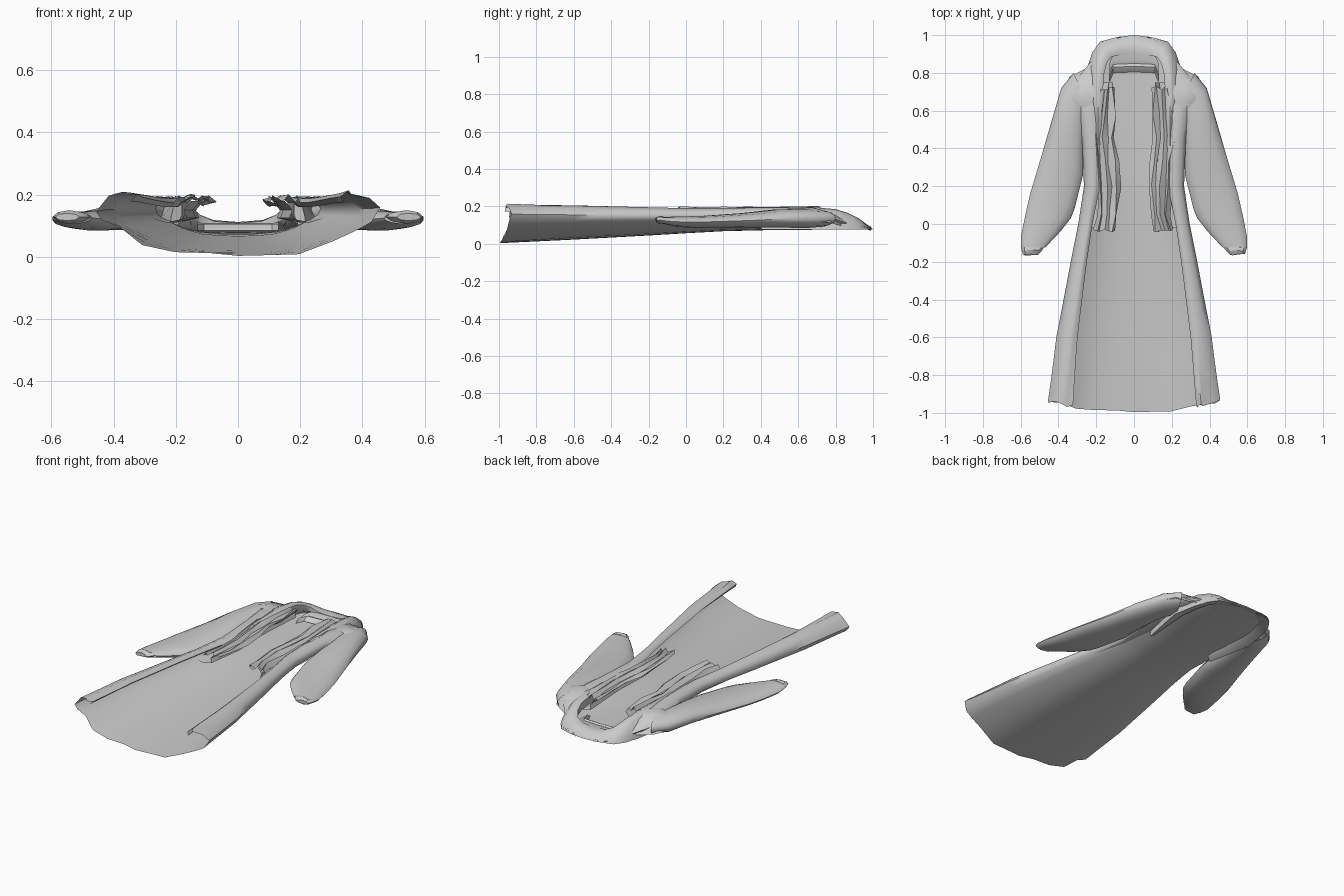
import bpy, math, random
from mathutils import Vector

random.seed(4)
if "Cube" in bpy.data.objects:
    bpy.data.objects.remove(bpy.data.objects["Cube"], do_unlink=True)

cloth = bpy.data.materials.new("grey cloth")
cloth.use_nodes = True
GREY = (0.6, 0.6, 0.6, 1)
cloth.diffuse_color = GREY
cloth.node_tree.nodes["Principled BSDF"].inputs["Base Color"].default_value = GREY


def loft(name, rings, closed=False, cap=False, angle=50):
    """Skin a list of equal-length point rows."""
    n = len(rings[0])
    verts = [p for ring in rings for p in ring]
    faces = []
    for r in range(len(rings) - 1):
        for i in range(n if closed else n - 1):
            j = (i + 1) % n
            faces.append((r * n + i, r * n + j, (r + 1) * n + j, (r + 1) * n + i))
    if cap:
        faces += [tuple(range(n))[::-1], tuple(range(len(verts) - n, len(verts)))]
    mesh = bpy.data.meshes.new(name)
    mesh.from_pydata(verts, [], faces)
    mesh.materials.append(cloth)
    obj = bpy.data.objects.new(name, mesh)
    bpy.context.collection.objects.link(obj)
    bpy.ops.object.select_all(action='DESELECT')
    obj.select_set(True)
    bpy.context.view_layer.objects.active = obj
    bpy.ops.object.shade_smooth_by_angle(angle=math.radians(angle))
    return obj


def resample(rows, steps):
    """Insert linear in-between rows."""
    out = []
    for a, b in zip(rows, rows[1:]):
        for s in range(steps):
            out.append([p + (q - p) * s / steps for p, q in zip(a, b)])
    return out + [list(rows[-1])]


# coat body: an open trough, rows of y, half width, floor, top, opening
body = [(-0.97, .45, .003, .21, .33), (-.6, .41, .022, .205, .30),
        (-.2, .335, .044, .195, .25), (0, .295, .056, .19, .22),
        (.2, .265, .067, .19, .18), (.45, .275, .073, .195, .17),
        (.62, .30, .074, .19, .17), (.76, .31, .076, .17, .17),
        (.87, .22, .077, .12, .15), (.96, .18, .077, .095, .13),
        (.99, .09, .077, .085, .06)]
half = [(0, 0), (.22, .01), (.45, .06), (.67, .20), (.86, .41),
        (.97, .56), (1, .72), (.94, .90), (.82, 1)]
rings = []
for y, w, floor, top, gap in resample(body, 3):
    flare = max(0, -y) ** 4
    side = [(u * w, floor + v * (top - floor)) for u, v in half]
    side.append(((.82 * w + gap) / 2, top - .003))
    side.append((gap, top - .016))
    side.append((gap + .015, top - .03 if y < .8 else top - .005))
    ring = []
    for s in (-1, 1):
        row = []
        for k, (x, z) in enumerate(side):
            fold = .009 * flare * math.sin(k * 2.1 + s) if k else 0
            sweep = (-.03 + .065 * (x / w) ** 2) * flare
            row.append(Vector((s * x + fold, y + sweep + fold, max(z + fold, 0))))
        ring += row[::-1] if s < 0 else row[1:]
    rings.append(ring)
loft("coat_body", rings, angle=60)

# sleeves: flattened tubes given by inner edge, outer edge, height, half thickness
sleeve = [(.23, .62, .32, .80, .135, .045), (.26, .54, .385, .72, .135, .052),
          (.265, .42, .435, .55, .135, .049), (.27, .26, .49, .36, .125, .04),
          (.315, .08, .55, .16, .118, .033), (.335, .03, .575, .05, .116, .032),
          (.39, -.04, .597, -.06, .118, .028), (.47, -.125, .597, -.13, .125, .018)]
for s, label in ((1, "left"), (-1, "right")):
    rings = []
    for ix, iy, ox, oy, z, t in sleeve:
        ring = []
        for k in range(14):
            a = math.tau * k / 14
            f = .5 + .5 * math.cos(a)
            ring.append(Vector((s * (ix + (ox - ix) * f), iy + (oy - iy) * f,
                                z + t * math.sin(a))))
        rings.append(ring)
    loft(label + "_sleeve", rings, closed=True)

    # crumpled cuff
    rings = []
    for y, ix, ox, t in ((-.12, .475, .597, .018), (-.14, .49, .594, .022),
                         (-.162, .51, .588, .012)):
        rings.append([Vector((s * ((ix + ox) / 2 + (ox - ix) / 2 * math.cos(a)),
                              y + random.uniform(-.006, .006),
                              .128 + t * math.sin(a)))
                      for a in (math.tau * k / 8 for k in range(8))])
    loft(label + "_cuff", rings, closed=True, cap=True, angle=30)

    # folded cape over the shoulder, tucked under at its lower edge
    rings = [[Vector((s * x, y, z)) for x, y, z in row] for row in (
        [(.21, .85, .095), (.28, .81, .10), (.34, .78, .11), (.385, .70, .12)],
        [(.21, .78, .165), (.28, .76, .172), (.34, .73, .168), (.375, .68, .15)],
        [(.21, .69, .19), (.26, .67, .195), (.32, .66, .188), (.36, .65, .168)],
        [(.22, .62, .185), (.265, .62, .19), (.32, .62, .18), (.345, .63, .155)],
        [(.23, .66, .16), (.27, .68, .16), (.31, .68, .155), (.34, .66, .14)])]
    loft(label + "_shoulder_cape", rings, angle=40)

    # front edge: rumpled strip folded over itself
    path = [(-.035, .10, .21), (.05, .09, .19), (.2, .075, .20), (.33, .085, .21),
            (.46, .10, .23), (.58, .09, .21), (.72, .10, .18)]
    rings = []
    for y, x0, x1 in path:
        ring = []
        for f, z in ((.25, .165), (0, .18), (.1, .193), (.35, .18),
                     (.5, .197), (.7, .177), (.85, .19), (1, .165)):
            ring.append(Vector((s * (x0 + (x1 - x0) * f + random.uniform(-.01, .01)),
                                y + random.uniform(-.01, .01),
                                z + random.uniform(-.005, .005))))
        rings.append(ring)
    loft(label + "_front_edge", rings, angle=40)

    # inner facing hanging under the front edge
    rings = [[Vector((s * (x + dx), y, z)) for x, z in
              ((.12, .18), (.145, .15), (.135, .125), (.2, .11), (.25, .125))]
             for y, dx in ((-.02, .03), (.2, 0), (.45, .01), (.75, -.01))]
    loft(label + "_facing", rings, angle=35)

# collar: horseshoe roll lying flat at the nape; outer edge, inner edge, ridge height
collar = [(.22, .40, .18, .42, .195), (.25, .55, .17, .56, .197), (.275, .68, .165, .69, .195),
          (.25, .82, .16, .79, .185), (.22, .91, .145, .85, .165),
          (.18, .965, .12, .885, .14), (.09, .99, .075, .895, .118),
          (0, 1, 0, .897, .112)]
rows = [(1, r) for r in collar] + [(-1, r) for r in collar[-2::-1]]
rings = []
for s, (ox, oy, ix, iy, top) in rows:
    edge = .075
    rise = top - edge
    ring = []
    for f, v in ((0, 0), (.12, .45), (.45, .88), (.75, 1), (1, .9), (1, .5), (.5, .1)):
        ring.append(Vector((s * (ox + (ix - ox) * f), oy + (iy - oy) * f,
                            edge + rise * v)))
    rings.append(ring)
loft("collar", rings, closed=True, cap=True)

# neck band standing inside the collar, with a small rolled lip
rings = [[Vector((x, y - dy, z)) for y, z in
          ((.90, .108), (.86, .105), (.845, .10), (.83, .106), (.815, .098), (.80, .084))]
         for x, dy in ((-.13, .05), (-.11, 0), (0, -.005), (.11, 0), (.13, .05))]
loft("neck_band", rings, angle=35)
